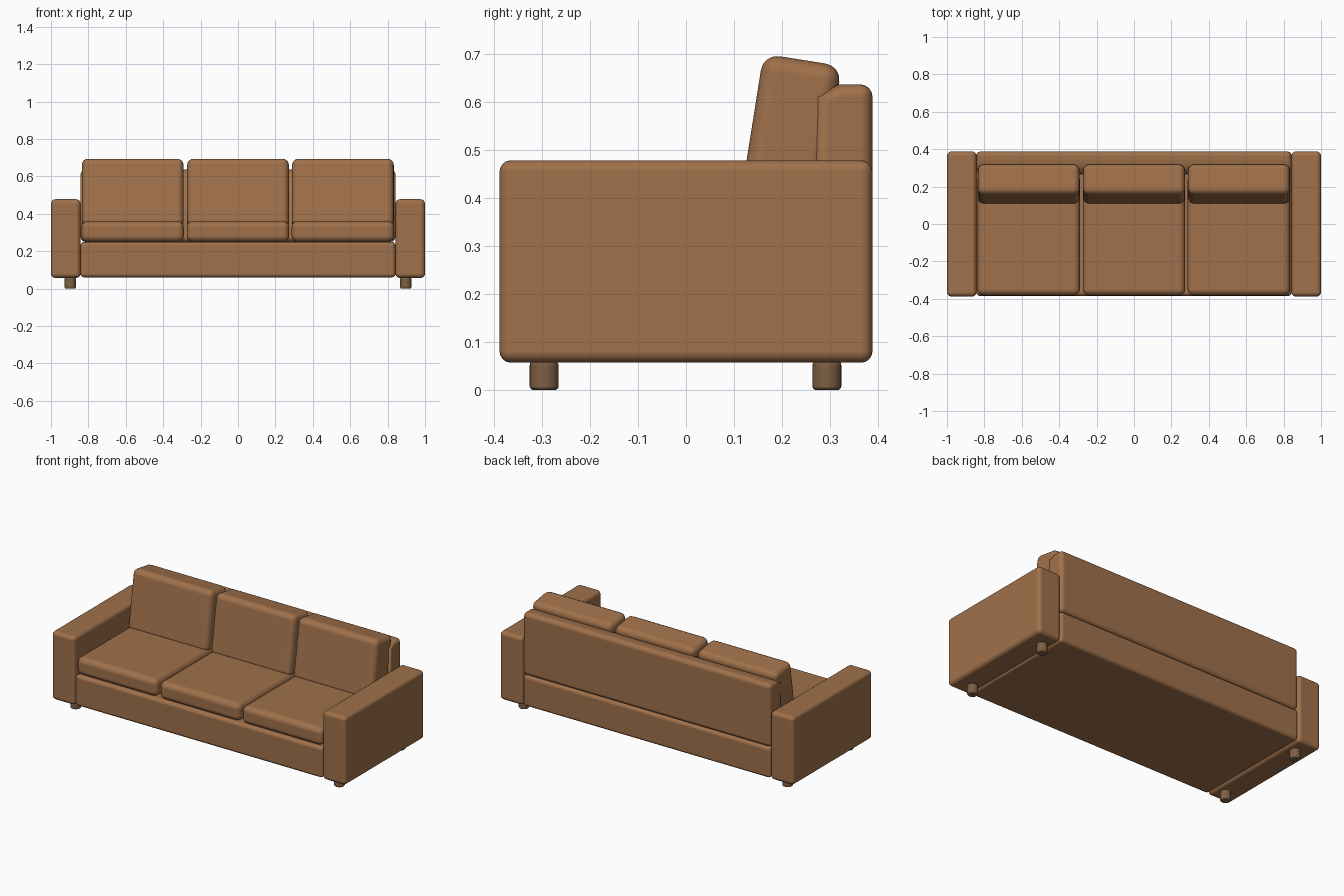
import bpy, bmesh, math

if "Cube" in bpy.data.objects:
    bpy.data.objects.remove(bpy.data.objects["Cube"])


def material(name, color):
    m = bpy.data.materials.new(name)
    m.diffuse_color = (*color, 1)
    m.use_nodes = True
    m.node_tree.nodes["Principled BSDF"].inputs["Base Color"].default_value = m.diffuse_color
    return m


LEATHER = material("brown_leather", (0.35, 0.165, 0.07))
WOOD = material("dark_wood", (0.21, 0.115, 0.055))


def finish(name, bm, mat, bevel, segments=4):
    """Turn a bmesh into a smooth object with rounded edges."""
    bmesh.ops.recalc_face_normals(bm, faces=bm.faces)
    for f in bm.faces:
        f.smooth = True
    mesh = bpy.data.meshes.new(name)
    bm.to_mesh(mesh)
    bm.free()
    mesh.materials.append(mat)
    ob = bpy.data.objects.new(name, mesh)
    bpy.context.collection.objects.link(ob)
    mod = ob.modifiers.new("rounding", 'BEVEL')
    mod.width = bevel
    mod.segments = segments
    mod.limit_method = 'ANGLE'
    mod.angle_limit = math.radians(40)
    mod.harden_normals = True
    return ob


def box(name, x, y, z, bevel):
    """Rounded box from (min, max) ranges."""
    bm = bmesh.new()
    bmesh.ops.create_cube(bm, size=1)
    for v in bm.verts:
        for i, (lo, hi) in enumerate((x, y, z)):
            v.co[i] = lo if v.co[i] < 0 else hi
    return finish(name, bm, LEATHER, bevel)


def extrude_x(name, profile, half, bevel):
    """Extrude a (y, z) profile along x."""
    bm = bmesh.new()
    face = bm.faces.new([bm.verts.new((-half, y, z)) for y, z in profile])
    new = bmesh.ops.extrude_face_region(bm, geom=[face], use_keep_orig=True)
    for v in new["geom"]:
        if isinstance(v, bmesh.types.BMVert):
            v.co.x = half
    return finish(name, bm, LEATHER, bevel)


# base frame
box("base", (-0.842, 0.842), (-0.385, 0.387), (0.06, 0.25), 0.02)

# backrest frame, with a sloped front top edge
back = extrude_x("backrest", [(0.264, 0.25), (0.388, 0.25), (0.388, 0.636),
                              (0.318, 0.636), (0.268, 0.614)], 0.842, 0.026)
back.modifiers["rounding"].angle_limit = math.radians(75)

# arms and feet
for side, sx in (("left", -1), ("right", 1)):
    box(side + "_arm", sorted((sx * 0.842, sx * 1.0)), (-0.388, 0.388), (0.057, 0.478), 0.024)
    for end, y in (("front", -0.295), ("back", 0.293)):
        bm = bmesh.new()
        bmesh.ops.create_cone(bm, cap_ends=True, segments=24, radius1=0.03, radius2=0.03, depth=0.06)
        foot = finish(f"{end}_{side}_foot", bm, WOOD, 0.008, 3)
        foot.location = (sx * 0.897, y, 0.03)

# seat cushions and leaning back cushions
for i, cx in enumerate((-0.563, 0, 0.561)):
    box(f"seat_cushion_{i + 1}", (cx - 0.274, cx + 0.274), (-0.382, 0.268), (0.25, 0.36), 0.034)
    cushion = box(f"back_cushion_{i + 1}", (-0.272, 0.272), (-0.0825, 0.0825), (-0.183, 0.183), 0.034)
    cushion.location = (cx, 0.214, 0.506)
    cushion.rotation_euler.x = math.radians(-9)
